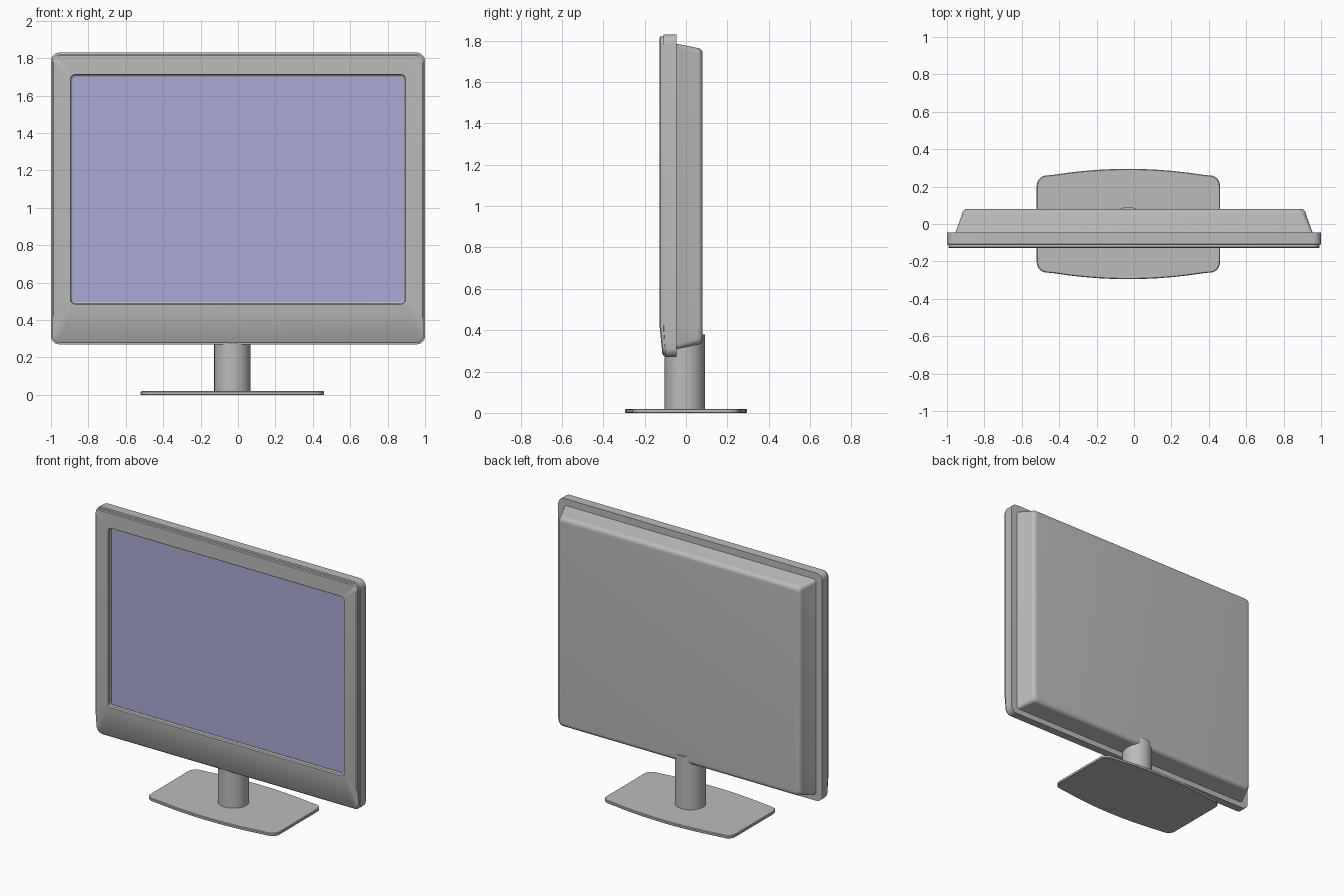
import bpy, bmesh
from math import sin, cos, pi, radians

if "Cube" in bpy.data.objects:
    bpy.data.objects.remove(bpy.data.objects["Cube"])


def material(name, colour):
    m = bpy.data.materials.new(name)
    m.use_nodes = True
    m.diffuse_color = (*colour, 1)
    m.node_tree.nodes["Principled BSDF"].inputs["Base Color"].default_value = (*colour, 1)
    return m


GREY = material("grey plastic", (0.5, 0.5, 0.5))
LILAC = material("lilac screen", (0.4, 0.4, 0.68))
CHIN = 0.43  # height below which the front leans back


def loft(name, rings, mat, cap_start=True, cap_end=True):
    """Skin a list of equal-length point rings."""
    bm = bmesh.new()
    loops = [[bm.verts.new(p) for p in ring] for ring in rings]
    for a, b in zip(loops, loops[1:]):
        for i in range(len(a)):
            j = (i + 1) % len(a)
            bm.faces.new((a[i], a[j], b[j], b[i]))
    if cap_start:
        bm.faces.new(loops[0])
    if cap_end:
        bm.faces.new(loops[-1])
    bmesh.ops.recalc_face_normals(bm, faces=bm.faces)
    me = bpy.data.meshes.new(name)
    bm.to_mesh(me)
    bm.free()
    me.materials.append(mat)
    ob = bpy.data.objects.new(name, me)
    bpy.context.collection.objects.link(ob)
    bpy.ops.object.select_all(action="DESELECT")
    ob.select_set(True)
    bpy.context.view_layer.objects.active = ob
    bpy.ops.object.shade_smooth_by_angle(angle=radians(35))
    return ob


def panel_ring(hw, low, high, r, y, lean=0.0):
    """Upright rounded rectangle with an extra point on each side at the chin."""
    pts = []
    corners = [(hw - r, high - r), (r - hw, high - r), (r - hw, low + r), (hw - r, low + r)]
    side = max(CHIN, low + r + 0.005)
    for k, (cx, cz) in enumerate(corners):
        for s in range(7):
            a = (k + s / 6) * pi / 2
            pts.append((cx + r * cos(a), cz + r * sin(a)))
        if k == 1:
            pts.append((-hw, side))
    pts.append((hw, side))
    return [(x, y + lean * max(0, CHIN - z) / (CHIN - 0.28), z) for x, z in pts]


# Front frame: outer shell, stepped edge, face and recessed lip
loft("front_frame", [
    panel_ring(1.0, 0.27, 1.83, 0.045, -0.045),
    panel_ring(1.0, 0.27, 1.83, 0.045, -0.108, 0.008),
    panel_ring(0.993, 0.277, 1.82, 0.04, -0.110, 0.01),
    panel_ring(0.993, 0.277, 1.82, 0.04, -0.124, 0.015),
    panel_ring(0.986, 0.284, 1.814, 0.035, -0.129, 0.015),
    panel_ring(0.895, 0.484, 1.714, 0.025, -0.129),
    panel_ring(0.892, 0.488, 1.711, 0.023, -0.118),
    panel_ring(0.884, 0.497, 1.703, 0.016, -0.113),
    panel_ring(0.884, 0.497, 1.703, 0.016, -0.105),
], GREY, cap_end=False)

# Screen plate inside the frame
loft("screen", [panel_ring(0.887, 0.494, 1.706, 0.016, y) for y in (-0.103, -0.109)], LILAC)

# Tapered rear housing with a rounded back edge
edge = [panel_ring(0.92 - 0.03 * (1 - cos(a)), 0.328 + 0.03 * (1 - cos(a)),
                   1.766 - 0.03 * (1 - cos(a)), 0.03, 0.05 + 0.031 * sin(a))
        for a in (i * pi / 12 for i in range(7))]
loft("rear_housing", [panel_ring(0.955, 0.308, 1.785, 0.02, -0.046)] + edge, GREY)

# Round stand column
STAND_X = -0.03
column = [(STAND_X + 0.097 * cos(i * pi / 24), -0.006 + 0.097 * sin(i * pi / 24))
          for i in range(48)]
loft("stand_column", [[(x, y, z) for x, y in column] for z in (0.015, 0.38)], GREY)

# Base plate: bowed front and back edges, rounded corners
quarter = [(0.49, 0.205)]
quarter += [(0.435 + 0.055 * cos(a), 0.205 + 0.055 * sin(a))
            for a in (radians(t) for t in range(15, 80, 15))]
quarter += [(x, 0.295 - 0.2 * x * x) for x in (0.4, 0.32, 0.24, 0.16, 0.08)]
half = quarter + [(0, 0.295)] + [(-x, y) for x, y in reversed(quarter)]
outline = half + [(-x, -y) for x, y in half]


def base_ring(inset, z):
    return [(STAND_X + x * (1 - inset / 0.49), y * (1 - inset / 0.295), z) for x, y in outline]


loft("base_plate", [base_ring(0.003, 0), base_ring(0, 0.003),
                    base_ring(0, 0.016), base_ring(0.004, 0.02)], GREY)
